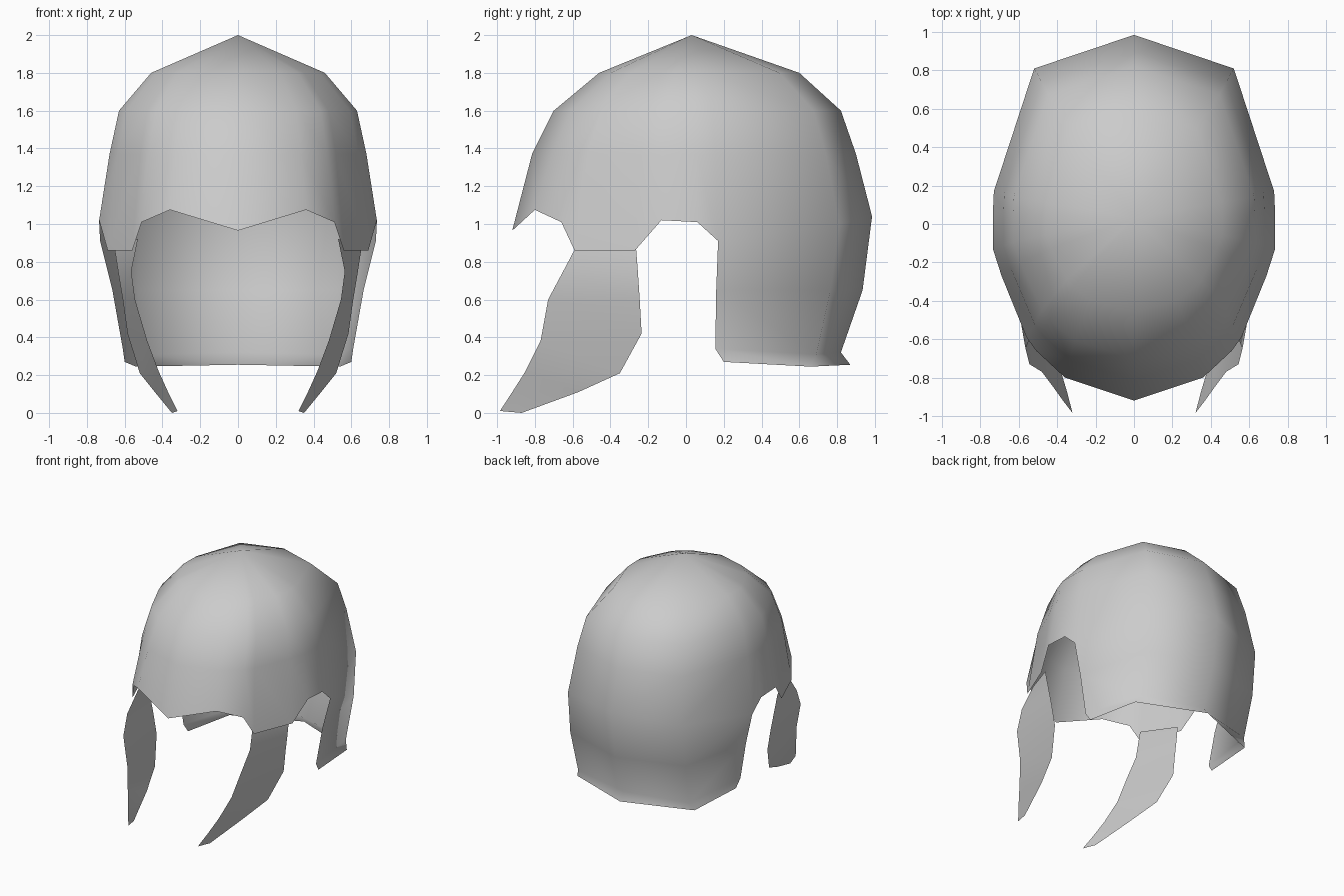
import bpy, bmesh
from mathutils import Vector

if "Cube" in bpy.data.objects:
    bpy.data.objects.remove(bpy.data.objects["Cube"], do_unlink=True)

GREY = (0.6, 0.6, 0.6, 1.0)
metal = bpy.data.materials.new("grey_metal")
metal.use_nodes = True
metal.diffuse_color = GREY
metal.node_tree.nodes["Principled BSDF"].inputs["Base Color"].default_value = GREY


def sheet(name, rows, apex=None):
    """Skin rows of points (aligned at their ends), then mirror across x."""
    bm = bmesh.new()
    grid = [[bm.verts.new(p) for p in row] for row in rows]
    for a, b in zip(grid, grid[1:]):
        a = a[-len(b):]
        for i in range(len(b) - 1):
            bm.faces.new((a[i], b[i], b[i + 1], a[i + 1]))
    if apex:
        tip = bm.verts.new(apex)
        for p, q in zip(grid[0], grid[0][1:]):
            bm.faces.new((tip, p, q))
    # Outward facing surface
    bm.normal_update()
    if sum(f.normal.dot(f.calc_center_median() - Vector((0, 0, 0.8))) for f in bm.faces) < 0:
        bmesh.ops.reverse_faces(bm, faces=bm.faces[:])
    for f in bm.faces:
        f.smooth = True
    mesh = bpy.data.meshes.new(name)
    bm.to_mesh(mesh)
    bm.free()
    mesh.materials.append(metal)
    obj = bpy.data.objects.new(name, mesh)
    bpy.context.collection.objects.link(obj)
    mirror = obj.modifiers.new("mirror", 'MIRROR')
    mirror.use_clip = True
    return obj


# Brow, ear notch and back at the widest level, from front centre to back centre
rim = [(0, -.92, .965), (.36, -.80, 1.075), (.51, -.66, 1.01), (.56, -.59, .86),
       (.69, -.27, .86), (.735, -.13, 1.02), (.735, .06, 1.01), (.73, .17, .91),
       (.52, .81, 1.0), (0, .985, 1.04)]
MID = 0.02


def ring(z, width, front, back):
    """Scale the rim plan to a smaller level of the dome."""
    row = []
    for x, y, _ in rim:
        reach = (front - MID) / (-.92 - MID) if y < MID else (back - MID) / (.985 - MID)
        row.append((x * width / .735, MID + (y - MID) * reach, z))
    return row


# Dome, then the neck guard that hangs from the last three columns
dome = [ring(1.8, .46, -.46, .60), ring(1.6, .63, -.70, .82), ring(1.37, .68, -.815, .90), rim]
neck = [[(.665, .16, .65), (.53, .765, .65), (0, .935, .65)],
        [(.61, .155, .34), (.51, .69, .31), (0, .82, .32)],
        [(.6, .2, .27), (.54, .66, .245), (0, .87, .255)]]
sheet("helmet_shell", dome + neck, apex=(0, .03, 2))

# Cheek guards: front edge and rear edge of each row, top to bottom
cheek = [[(.53, -.56, .92), (.655, -.265, .88)],
         [(.565, -.65, .75), (.635, -.255, .75)],
         [(.545, -.73, .60), (.61, -.245, .60)],
         [(.48, -.77, .38), (.585, -.235, .42)],
         [(.42, -.85, .22), (.52, -.35, .21)],
         [(.37, -.92, .11), (.44, -.57, .11)],
         [(.32, -.985, .01), (.35, -.87, 0)]]
sheet("cheek_guards", cheek)
